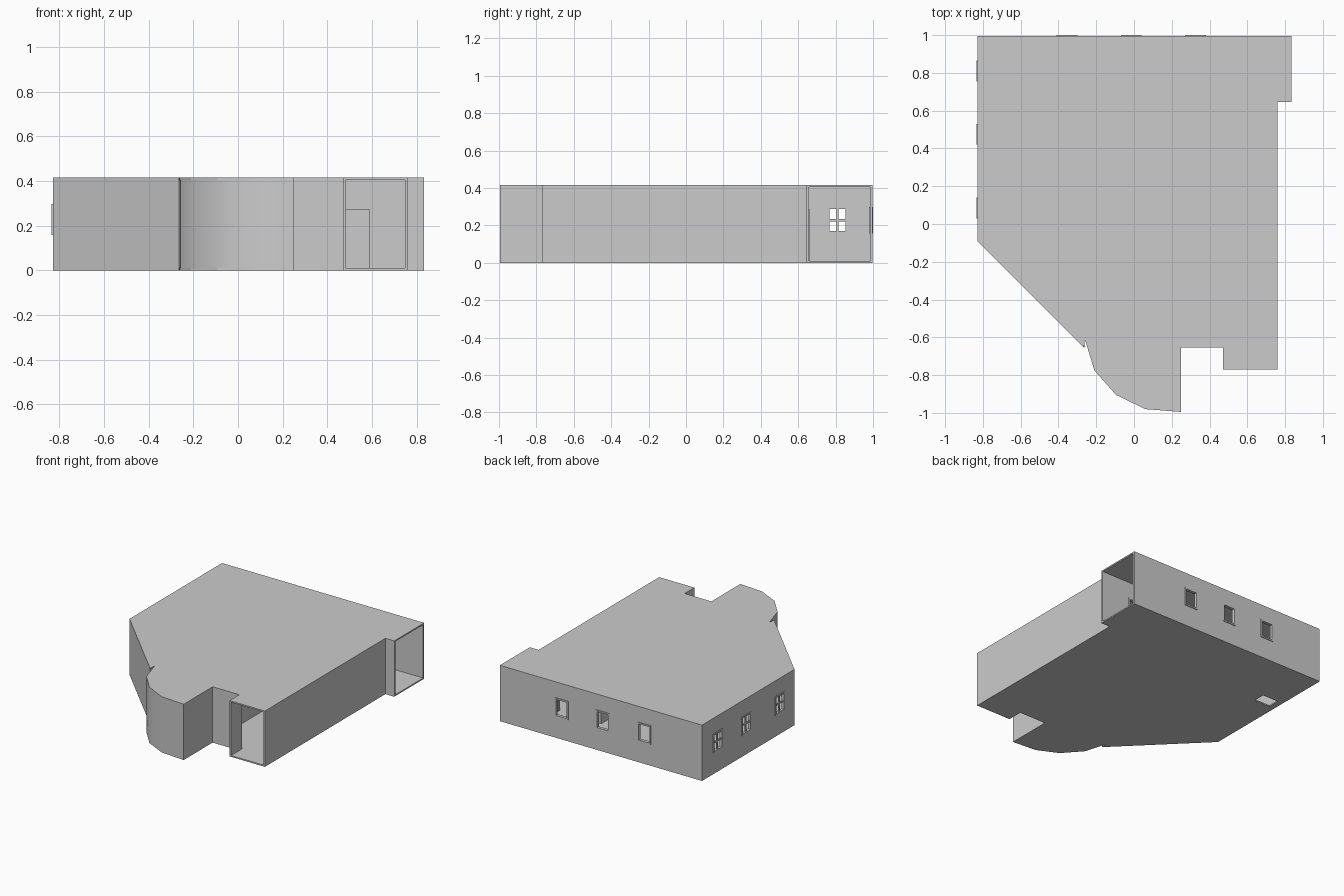
import bpy, bmesh, math
from mathutils import Vector

if "Cube" in bpy.data.objects:
    bpy.data.objects.remove(bpy.data.objects["Cube"])

H, SLAB, T = 0.415, 0.01, 0.012      # height, slab thickness, wall thickness
XL, XR, YB = -0.829, 0.833, 0.996    # left, right and back wall faces


def finish(name, bm, hidden=False):
    bmesh.ops.recalc_face_normals(bm, faces=bm.faces[:])
    me = bpy.data.meshes.new(name)
    bm.to_mesh(me)
    bm.free()
    ob = bpy.data.objects.new(name, me)
    bpy.context.collection.objects.link(ob)
    ob.hide_render = hidden
    if hidden:
        ob.display_type = 'WIRE'
    return ob


def prism(name, pts, z0, z1):
    bm = bmesh.new()
    face = bm.faces.new([bm.verts.new((x, y, z0)) for x, y in pts])
    ext = bmesh.ops.extrude_face_region(bm, geom=[face])
    verts = [v for v in ext['geom'] if isinstance(v, bmesh.types.BMVert)]
    bmesh.ops.translate(bm, verts=verts, vec=(0, 0, z1 - z0))
    return finish(name, bm)


def wall(name, path):
    """Wall band along a path, thickened to its left."""
    p = [Vector(q) for q in path]
    dirs = [(b - a).normalized() for a, b in zip(p, p[1:])]
    norms = [Vector((-d.y, d.x)) for d in dirs]
    inner = []
    for i, q in enumerate(p):
        a, b = norms[max(i - 1, 0)], norms[min(i, len(norms) - 1)]
        inner.append(q + (a + b) * T / (1 + a.dot(b)))
    return prism(name, p + inner[::-1], SLAB, H - SLAB)


def boxes(name, spans, hidden=False):
    bm = bmesh.new()
    for lo, hi in spans:
        vs = bmesh.ops.create_cube(bm, size=1)['verts']
        for v in vs:
            v.co = [(a + b) / 2 + c * (b - a) for a, b, c in zip(lo, hi, v.co)]
    return finish(name, bm, hidden)


def cut(ob, cutter):
    m = ob.modifiers.new("openings", 'BOOLEAN')
    m.operation, m.object, m.solver = 'DIFFERENCE', cutter, 'EXACT'


# Outline pieces
left_path = [(XR, YB), (XL, YB), (XL, -0.09), (-0.265, -0.655)]
bay_path = [(-0.26, -0.61), (-0.21, -0.775), (-0.095, -0.905), (0.06, -0.98),
            (0.25, -0.995), (0.25, -0.655), (0.47, -0.655), (0.47, -0.77)]
right_path = [(0.76, -0.77), (0.76, 0.645), (XR, 0.645)]
outline = left_path + bay_path + right_path

# Floor with a small hatch opening, and flat roof
floor = prism("floor", outline, 0, SLAB)
roof = prism("roof", outline, H - SLAB, H)
hatch = boxes("hatch_cutter", [((-0.785, 0.51, -0.1), (-0.655, 0.60, 0.1))], True)
cut(floor, hatch)

# Walls
outer = wall("outer_wall", left_path)
bay = wall("curved_bay_wall", bay_path)
right = wall("right_wall", right_path)
inner = wall("inner_room_wall", [(0.25, -0.655), (0.25, 0.645), (0.76, 0.645)])
for p in bay.data.polygons:
    p.use_smooth = True
bpy.context.view_layer.objects.active = bay
bay.select_set(True)
bpy.ops.object.shade_smooth_by_angle(angle=math.radians(35))
bay.select_set(False)

# Windows: openings, frames and glazing bars
Z0, Z1, W, F = 0.158, 0.298, 0.055, 0.011
holes = []


def window(name, centre, on_left, bars):
    def span(u0, u1, z0, z1, d0, d1):
        if on_left:
            return ((XL - d0, u0, z0), (XL + d1, u1, z1))
        return ((u0, YB - d1, z0), (u1, YB + d0, z1))
    a, b, d = centre - W, centre + W, (0.005, T + 0.005)
    parts = [span(a, a + F, Z0, Z1, *d), span(b - F, b, Z0, Z1, *d),
             span(a + F, b - F, Z0, Z0 + F, *d), span(a + F, b - F, Z1 - F, Z1, *d)]
    if bars:
        zm, e = (Z0 + Z1) / 2, (-0.002, T - 0.002)
        parts += [span(centre - 0.006, centre + 0.006, Z0 + F, Z1 - F, *e),
                  span(a + F, centre - 0.006, zm - 0.006, zm + 0.006, *e),
                  span(centre + 0.006, b - F, zm - 0.006, zm + 0.006, *e)]
    boxes(name, parts)
    holes.append(span(a + 0.005, b - 0.005, Z0 + 0.005, Z1 - 0.005, 0.05, 0.05))


for y in (0.085, 0.475, 0.81):
    window("left_window", y, True, True)
for x in (-0.355, -0.015, 0.325):
    window("back_window", x, False, False)
cut(outer, boxes("window_cutter", holes, True))

# Doorway between the inner room and the back corridor
cut(inner, boxes("door_cutter", [((0.425, 0.6, 0.0), (0.59, 0.7, 0.275))], True))
y0, y1 = 0.639, 0.663
boxes("door_frame", [((0.415, y0, SLAB), (0.427, y1, 0.284)),
                     ((0.588, y0, SLAB), (0.60, y1, 0.284)),
                     ((0.427, y0, 0.273), (0.588, y1, 0.284))])
